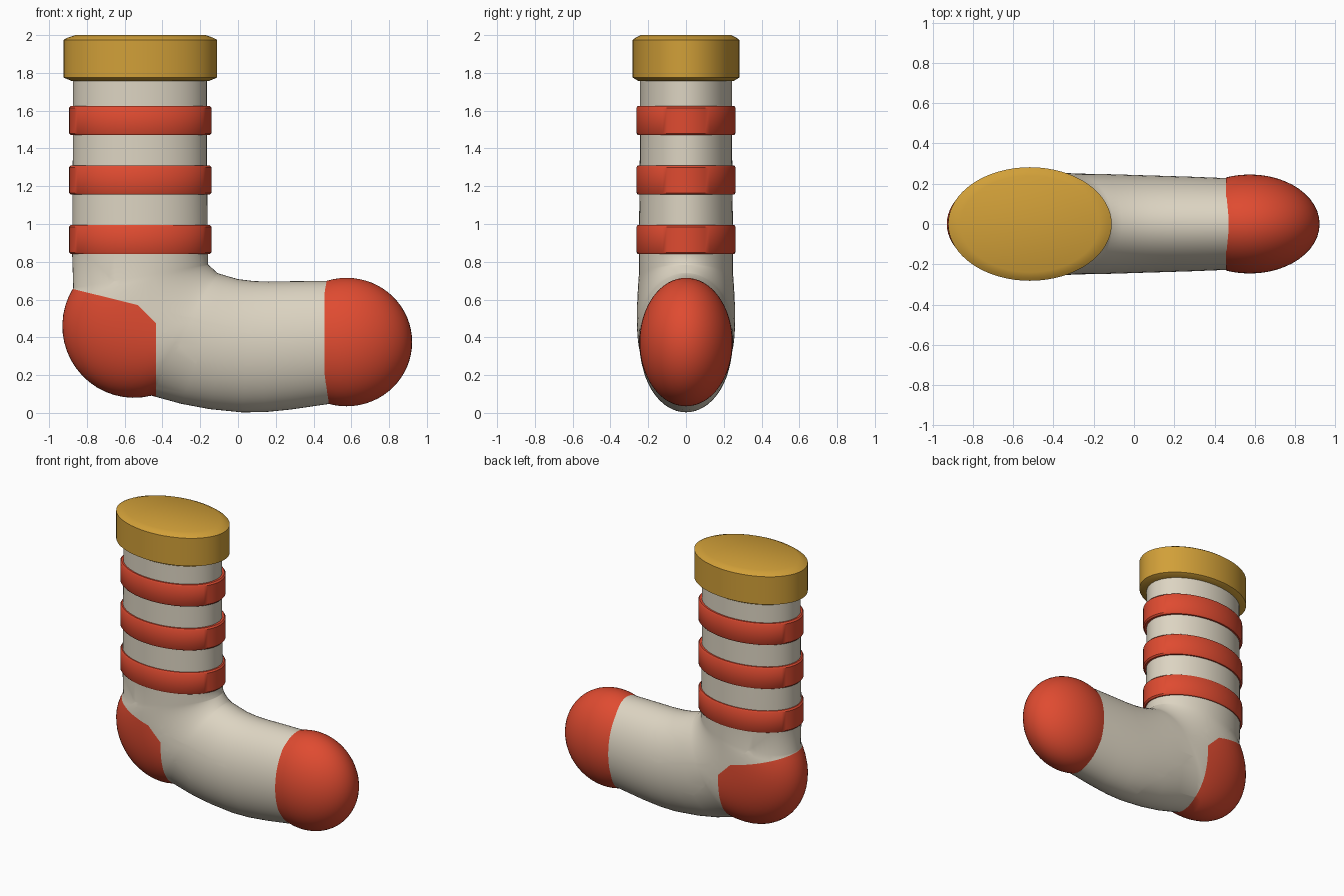
import bpy, bmesh
from math import sin, cos, pi, radians
from mathutils import Vector

if "Cube" in bpy.data.objects:
    bpy.data.objects.remove(bpy.data.objects["Cube"])

SEG = 64
LEG_X = -0.517


def material(name, rgb):
    m = bpy.data.materials.new(name)
    m.use_nodes = True
    m.diffuse_color = (*rgb, 1)
    m.node_tree.nodes["Principled BSDF"].inputs["Base Color"].default_value = (*rgb, 1)
    return m


cream = material("cream wool", (0.72, 0.66, 0.54))
red = material("red wool", (0.74, 0.07, 0.03))
gold = material("gold cuff", (0.64, 0.35, 0.04))


def finish(bm, name, mats, angle=40):
    bmesh.ops.recalc_face_normals(bm, faces=bm.faces)
    mesh = bpy.data.meshes.new(name)
    bm.to_mesh(mesh)
    bm.free()
    for m in mats:
        mesh.materials.append(m)
    ob = bpy.data.objects.new(name, mesh)
    bpy.context.collection.objects.link(ob)
    bpy.ops.object.select_all(action='DESELECT')
    ob.select_set(True)
    bpy.context.view_layer.objects.active = ob
    bpy.ops.object.shade_smooth_by_angle(angle=radians(angle))
    return ob


def loft(rings):
    """Skin elliptical rings, each given as (inner point, outer point, half width)."""
    bm = bmesh.new()
    loops = []
    for (ix, iz), (ox, oz), w in rings:
        a, b = Vector((ix, 0, iz)), Vector((ox, 0, oz))
        mid, half = (a + b) / 2, (a - b) / 2
        loops.append([bm.verts.new(mid + half * cos(t) + Vector((0, w * sin(t), 0)))
                      for t in (2 * pi * i / SEG for i in range(SEG))])
    for p, q in zip(loops, loops[1:]):
        for i in range(SEG):
            j = (i + 1) % SEG
            bm.faces.new((p[i], p[j], q[j], q[i]))
    bm.faces.new(loops[0])
    bm.faces.new(loops[-1])
    return bm


def stacked(name, rx, ry, profile, mat):
    """Elliptical disc around the leg from (scale, height) steps."""
    rings = [((LEG_X + rx * s, z), (LEG_X - rx * s, z), ry * s) for s, z in profile]
    finish(loft(rings), name, [mat])


# Sock body: straight leg, fan of rings around the ankle, then the foot
rings = [((-0.165, 1.8), (-0.873, 1.8), 0.243),
         ((-0.165, 1.3), (-0.875, 1.3), 0.245),
         ((-0.158, 0.84), (-0.878, 0.84), 0.25)]
FAN = 18
for i in range(FAN + 1):
    f = i / FAN
    a = radians(148 + 136 * f)
    inner = (-0.158 + 0.05 * f, 0.785 - 0.045 * f)
    outer = (-0.55 + 0.38 * cos(a), 0.46 + 0.38 * sin(a))
    rings.append((inner, outer, 0.25 + 0.01 * sin(pi * f)))
rings += [((-0.06, 0.725), (-0.3, 0.048), 0.249),
          ((0.0, 0.708), (-0.15, 0.02), 0.246),
          ((0.08, 0.698), (0.02, 0.003), 0.242),
          ((0.16, 0.695), (0.14, 0.004), 0.239),
          ((0.28, 0.697), (0.28, 0.018), 0.235),
          ((0.48, 0.699), (0.48, 0.047), 0.227)]
bm = loft(rings)

# Heel patch: cut its border into the body and colour the faces inside it
borders = [(Vector((-0.435, 0, 0.2)), Vector((1, 0, 0))),
           (Vector((-0.87, 0, 0.655)), Vector((0.24, 0, 0.97))),
           (Vector((-0.53, 0, 0.57)), Vector((0.71, 0, 0.71)))]
for co, no in borders:
    bmesh.ops.bisect_plane(bm, geom=bm.verts[:] + bm.edges[:] + bm.faces[:],
                           plane_co=co, plane_no=no, dist=1e-5)
for f in bm.faces:
    c = f.calc_center_median()
    f.material_index = int(all((c - co).dot(no) < 0 for co, no in borders))
finish(bm, "sock_body", [cream, red], 60)

# Toe cap: stretched sphere, cut open where it meets the foot
bm = bmesh.new()
bmesh.ops.create_uvsphere(bm, u_segments=48, v_segments=32, radius=1)
bmesh.ops.scale(bm, vec=(0.347, 0.246, 0.34), verts=bm.verts)
bmesh.ops.translate(bm, vec=(0.575, 0, 0.375), verts=bm.verts)
bmesh.ops.bisect_plane(bm, geom=bm.verts[:] + bm.edges[:] + bm.faces[:],
                       plane_co=(0.457, 0, 0), plane_no=(1, 0, 0), clear_inner=True)
finish(bm, "toe_cap", [red])

# Raised stripes
for n, z in enumerate((0.84, 1.155, 1.47)):
    stacked(f"stripe_{n + 1}", 0.377, 0.262,
            [(0.975, z), (1, z + 0.01), (1, z + 0.145), (0.975, z + 0.155)], red)

# Cuff with a softened top
stacked("cuff", 0.406, 0.282,
        [(0.9, 1.758), (1, 1.775), (1, 1.975), (0.95, 1.986), (0.85, 2.0)], gold)
